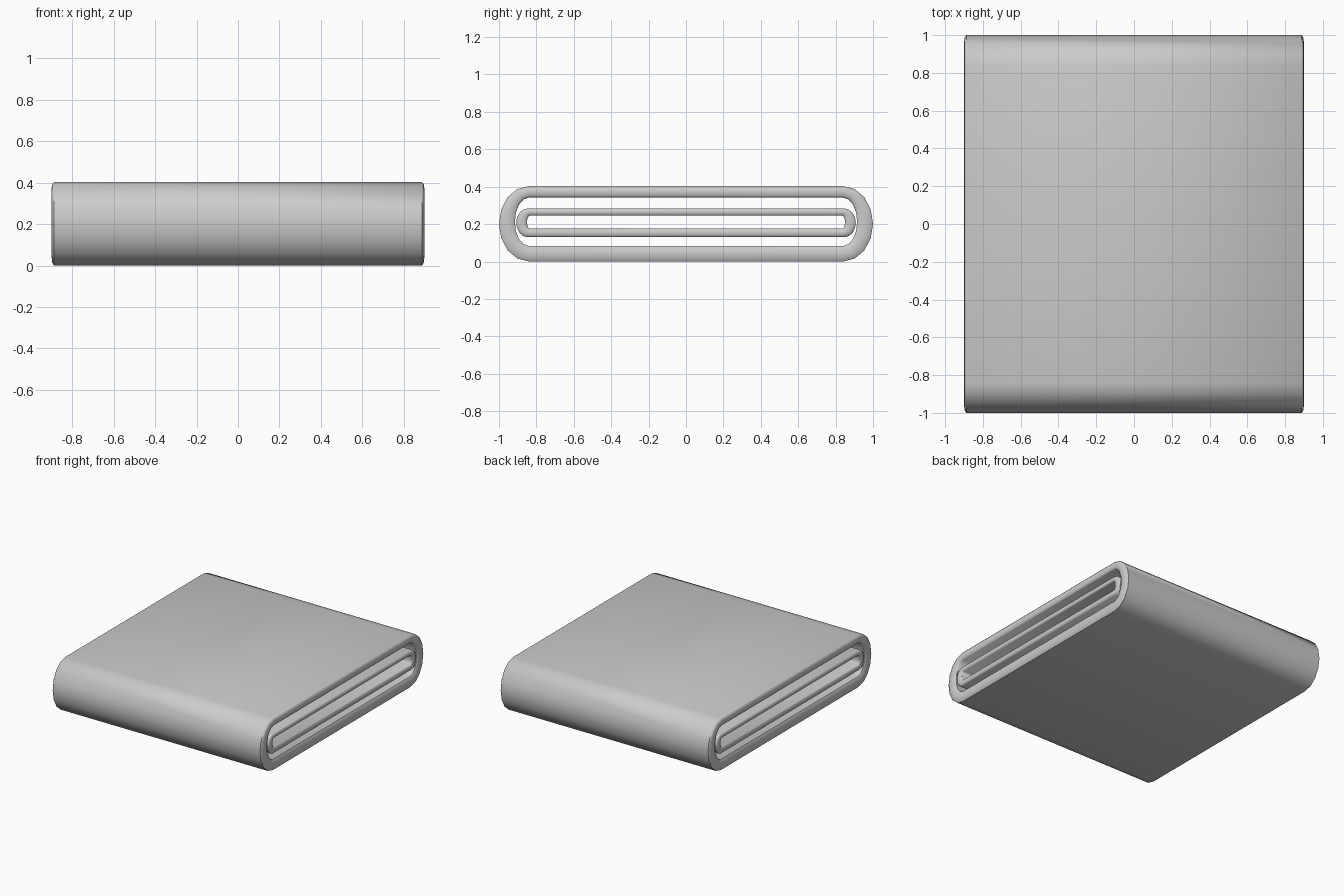
import bpy, bmesh, math

if "Cube" in bpy.data.objects:
    bpy.data.objects.remove(bpy.data.objects["Cube"])

SEG = 8  # segments per folded end


def stadium(flat, reach, z0, z1):
    """Closed YZ loop: long flat top and bottom, rounded ends."""
    zc, rz, ry = (z0 + z1) / 2, (z1 - z0) / 2, reach - flat
    pts = []
    for side, start in ((1, -90), (-1, 90)):
        for i in range(SEG + 1):
            a = math.radians(start + 180 * i / SEG)
            pts.append((side * flat + ry * math.cos(a), zc + rz * math.sin(a)))
    return pts


def cloth_layer(name, outer, inner, half, soft):
    """Thick hollow band along X whose open rims are rounded over."""
    bm = bmesh.new()
    # blend 0 = outer surface, 1 = inner surface
    rim = [(half - soft, 0), (half - soft * 0.3, 0.15), (half, 0.5),
           (half - soft * 0.3, 0.85), (half - soft, 1)]
    sections = rim + [(-x, t) for x, t in reversed(rim)]
    loops = []
    for x, t in sections:
        loops.append([bm.verts.new((x, a[0] + (b[0] - a[0]) * t,
                                    a[1] + (b[1] - a[1]) * t))
                      for a, b in zip(outer, inner)])
    n = len(outer)
    for k, la in enumerate(loops):
        lb = loops[(k + 1) % len(loops)]
        for i in range(n):
            j = (i + 1) % n
            bm.faces.new((la[i], la[j], lb[j], lb[i]))
    bmesh.ops.recalc_face_normals(bm, faces=bm.faces[:])
    mesh = bpy.data.meshes.new(name)
    bm.to_mesh(mesh)
    bm.free()
    ob = bpy.data.objects.new(name, mesh)
    bpy.context.collection.objects.link(ob)
    bpy.context.view_layer.objects.active = ob
    ob.select_set(True)
    bpy.ops.object.shade_smooth_by_angle(angle=math.radians(50))
    ob.select_set(False)
    return ob


# Outer fold of the cloth
cloth_layer("outer_fold", stadium(0.84, 1.0, 0.0, 0.403),
            stadium(0.84, 0.915, 0.083, 0.342), 0.90, 0.012)
# Inner fold tucked inside, touching the outer one at its ends
cloth_layer("inner_fold", stadium(0.845, 0.908, 0.13, 0.284),
            stadium(0.835, 0.85, 0.176, 0.246), 0.898, 0.01)
